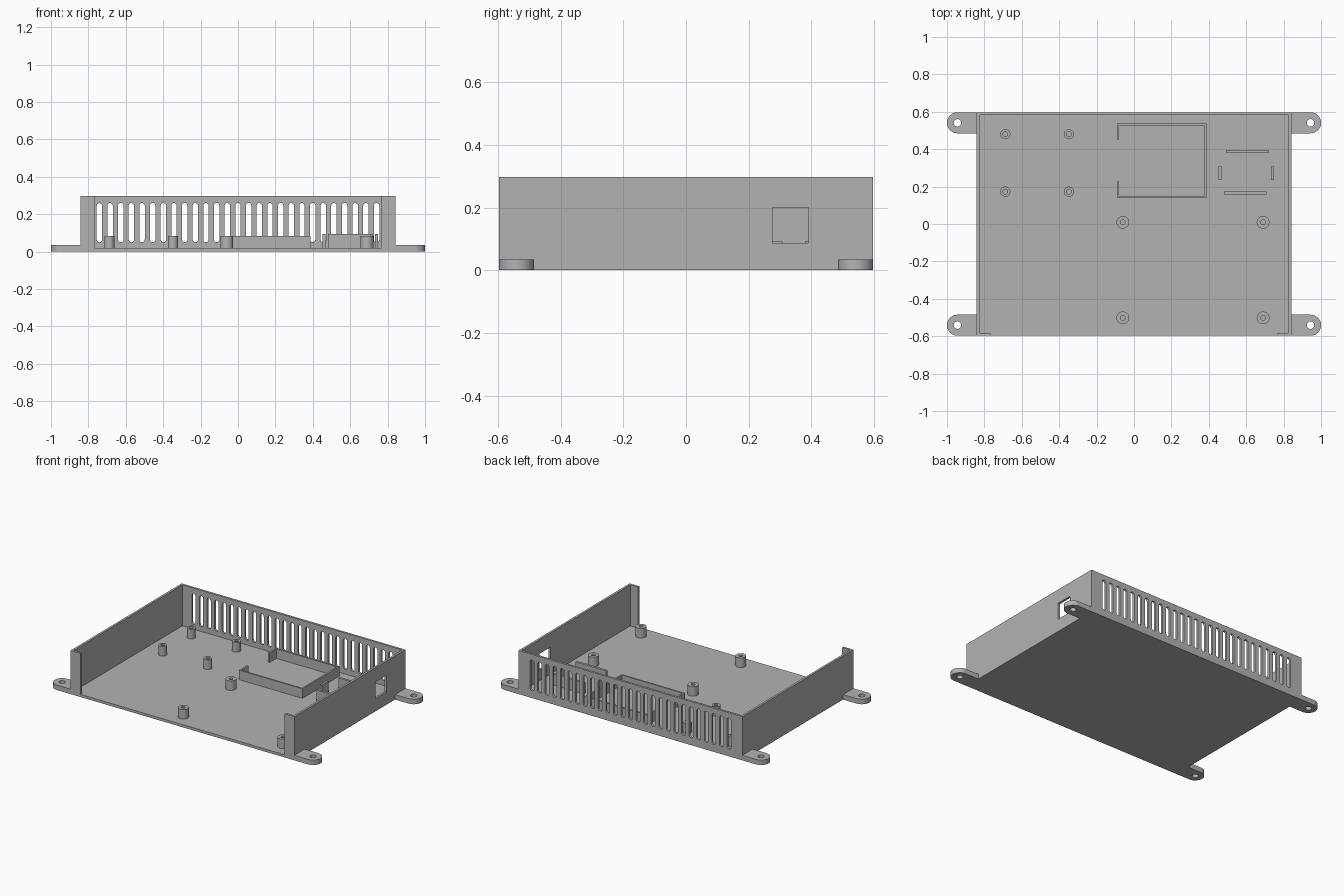
import bpy
import bmesh
from math import cos, sin, pi, radians

if "Cube" in bpy.data.objects:
    bpy.data.objects.remove(bpy.data.objects["Cube"], do_unlink=True)

grey = bpy.data.materials.new("light_grey_plastic")
grey.use_nodes = True
grey.diffuse_color = (0.45, 0.45, 0.45, 1)
grey.node_tree.nodes["Principled BSDF"].inputs["Base Color"].default_value = grey.diffuse_color

HX, HY, TOP = 0.842, 0.597, 0.297   # half width, half depth, height
FLOOR, WALL = 0.018, 0.015


def finish(name, bm, smooth=False):
    bmesh.ops.recalc_face_normals(bm, faces=bm.faces)
    mesh = bpy.data.meshes.new(name)
    bm.to_mesh(mesh)
    bm.free()
    mesh.materials.append(grey)
    obj = bpy.data.objects.new(name, mesh)
    bpy.context.collection.objects.link(obj)
    if smooth:
        shade(obj)
    return obj


def shade(obj):
    bpy.ops.object.select_all(action="DESELECT")
    obj.select_set(True)
    bpy.context.view_layer.objects.active = obj
    bpy.ops.object.shade_smooth_by_angle(angle=radians(30))


def add_prism(bm, points, depth):
    """Extrude a closed 3D outline along the depth vector."""
    face = bm.faces.new([bm.verts.new(p) for p in points])
    out = bmesh.ops.extrude_face_region(bm, geom=[face], use_keep_orig=True)
    bmesh.ops.translate(bm, vec=depth, verts=[v for v in out["geom"] if isinstance(v, bmesh.types.BMVert)])


def box(name, x0, x1, y0, y1, z0, z1):
    bm = bmesh.new()
    add_prism(bm, [(x0, y0, z0), (x1, y0, z0), (x1, y1, z0), (x0, y1, z0)], (0, 0, z1 - z0))
    return finish(name, bm)


def arc(cx, cy, r, start, end, n):
    return [(cx + r * cos(start + (end - start) * i / n),
             cy + r * sin(start + (end - start) * i / n)) for i in range(n + 1)]


def cut(obj, cutter):
    """Subtract the cutter for good, then drop it."""
    cutter.hide_render = True
    mod = obj.modifiers.new("cut", "BOOLEAN")
    mod.operation, mod.solver, mod.object = "DIFFERENCE", "EXACT", cutter
    bpy.context.view_layer.update()
    graph = bpy.context.evaluated_depsgraph_get()
    mesh = bpy.data.meshes.new_from_object(obj.evaluated_get(graph))
    obj.modifiers.clear()
    obj.data = mesh
    bpy.data.objects.remove(cutter, do_unlink=True)


def standoff(name, x, y, r, hole):
    bm = bmesh.new()
    ring = [(r, FLOOR), (r, 0.083), (hole, 0.083), (hole, FLOOR)]
    verts = [bm.verts.new((d, 0, z)) for d, z in ring]
    edges = [bm.edges.new(pair) for pair in zip(verts, verts[1:])]
    bmesh.ops.spin(bm, geom=verts + edges, axis=(0, 0, 1), cent=(0, 0, 0),
                   angle=2 * pi, steps=32, use_merge=True)
    bmesh.ops.translate(bm, vec=(x, y, 0), verts=bm.verts)
    finish(name, bm, True)


# Floor plate and open-fronted wall with short front returns
box("floor", -HX, HX, -HY, HY, 0, FLOOR)
half = [(0, HY), (HX, HY), (HX, -HY), (0.768, -HY), (0.768, WALL - HY),
        (HX - WALL, WALL - HY), (HX - WALL, HY - WALL), (0, HY - WALL)]
outline = half[1:-1] + [(-x, y) for x, y in reversed(half[1:-1])]
bm = bmesh.new()
add_prism(bm, [(x, y, FLOOR) for x, y in outline], (0, 0, TOP - FLOOR))
walls = finish("walls", bm)

# Row of rounded vent slots through the back
bm = bmesh.new()
R, LOW, HIGH, COUNT = 0.0145, 0.05, 0.26, 27
slot = arc(0, HIGH - R, R, 0, pi, 10) + arc(0, LOW + R, R, pi, 2 * pi, 10)
for i in range(COUNT):
    cx = -0.741 + 1.482 * i / (COUNT - 1)
    add_prism(bm, [(cx + x, HY - 0.05, z) for x, z in slot], (0, 0.1, 0))
cut(walls, finish("vent_cutter", bm))

# Square opening in the left wall
cut(walls, box("port_cutter", HX - 0.05, HX + 0.05, 0.276, 0.391, 0.087, 0.2))

# Four mounting ears with screw holes
for sx, side in ((1, "left"), (-1, "right")):
    for sy, end in ((-1, "front"), (1, "back")):
        cx, cy, r = 0.944, sy * 0.541, 0.056
        shape = arc(cx, cy, r, -pi / 2, pi / 2, 24) + [(HX, cy + r), (HX, cy - r)]
        bm = bmesh.new()
        add_prism(bm, [(sx * x, y, 0) for x, y in shape], (0, 0, 0.034))
        ear = finish(f"{end}_{side}_ear", bm)
        bm = bmesh.new()
        hole = arc(sx * cx, cy, 0.02, 0, 2 * pi, 24)[:-1]
        add_prism(bm, [(x, y, -0.1) for x, y in hole], (0, 0, 0.3))
        cut(ear, finish("screw_hole_cutter", bm))
        shade(ear)

# Board standoffs
for x in (-0.688, -0.348):
    for y in (0.173, 0.48):
        standoff("small_standoff", x, y, 0.027, 0.013)
for x in (-0.06, 0.69):
    for y in (-0.502, 0.009):
        standoff("large_standoff", x, y, 0.034, 0.013)

# Open tray: rim with a gap in its right side
X0, X1, Y0, Y1, T, RIM = -0.09, 0.387, 0.14, 0.537, 0.011, 0.083
rim = [(X0, 0.227), (X0, Y0), (X1, Y0), (X1, Y1), (X0, Y1), (X0, 0.453),
       (X0 + T, 0.453), (X0 + T, Y1 - T), (X1 - T, Y1 - T), (X1 - T, Y0 + T),
       (X0 + T, Y0 + T), (X0 + T, 0.227)]
bm = bmesh.new()
add_prism(bm, [(x, y, FLOOR) for x, y in rim], (0, 0, RIM - FLOOR))
finish("tray_rim", bm)

# Retaining ribs beside the opening
box("back_rib", 0.492, 0.72, 0.38, 0.396, FLOOR, 0.093)
box("front_rib", 0.48, 0.708, 0.158, 0.174, FLOOR, 0.093)
box("inner_rib", 0.453, 0.467, 0.235, 0.307, FLOOR, 0.093)
box("outer_rib", 0.733, 0.748, 0.235, 0.307, FLOOR, 0.093)
